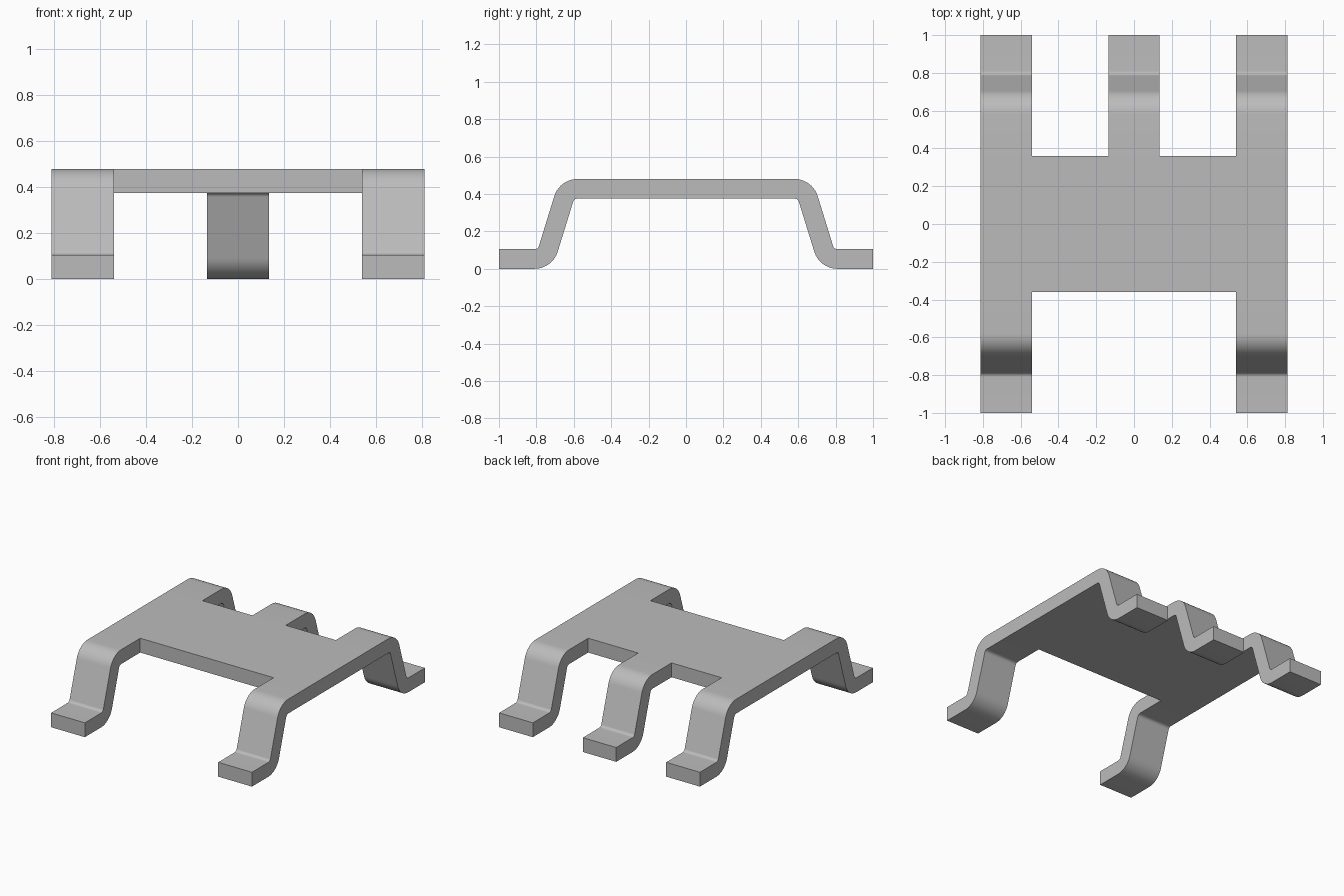
import bpy
import bmesh
from math import sin, cos, radians

cube = bpy.data.objects.get("Cube")
if cube:
    bpy.data.objects.remove(cube)

HEIGHT, THICK = 0.48, 0.105
R_OUT = 0.13                      # outer bend radius
R_IN = R_OUT - THICK              # inner bend radius
LEAN = radians(72.8)              # slope of the legs
BEND_LOW, BEND_HIGH = 0.81, 0.58  # y of the bend centres
PLATE_Y = 0.36
STEPS = 10

# Side profile: (upper point, lower point) stations from the front foot to the plate edge
angles = [LEAN * i / STEPS for i in range(STEPS + 1)]
half = [((-1, THICK), (-1, 0))]
for a in angles:
    half.append(tuple((-BEND_LOW + r * sin(a), R_OUT - r * cos(a)) for r in (R_IN, R_OUT)))
for a in reversed(angles):
    half.append(tuple((-BEND_HIGH - r * sin(a), HEIGHT - R_OUT + r * cos(a)) for r in (R_OUT, R_IN)))
half.append(((-PLATE_Y, HEIGHT), (-PLATE_Y, HEIGHT - THICK)))
stations = half + [tuple((-y, z) for y, z in pair) for pair in reversed(half)]

# Strips across the width: outer legs, gaps and the middle back leg
columns = [-0.813, -0.54, -0.135, 0.135, 0.54, 0.813]
plate_row = len(half) - 1


def filled(col, row):
    """Is there metal in this strip at this station?"""
    if not (0 <= col < len(columns) - 1 and 0 <= row < len(stations) - 1):
        return False
    return col in (0, 4) or row == plate_row or (col == 2 and row > plate_row)


bm = bmesh.new()
verts = {}


def vert(col, row, side):
    key = (col, row, side)
    if key not in verts:
        y, z = stations[row][side]
        verts[key] = bm.verts.new((columns[col], y, z))
    return verts[key]


# Upper and lower skins, with walls wherever the neighbouring cell is empty
for c in range(len(columns) - 1):
    for r in range(len(stations) - 1):
        if not filled(c, r):
            continue
        corners = [(c, r), (c + 1, r), (c + 1, r + 1), (c, r + 1)]
        bm.faces.new([vert(*p, 0) for p in corners])
        bm.faces.new([vert(*p, 1) for p in reversed(corners)])
        neighbours = [(c, r - 1), (c + 1, r), (c, r + 1), (c - 1, r)]
        for i, n in enumerate(neighbours):
            if not filled(*n):
                p, q = corners[i], corners[(i + 1) % 4]
                bm.faces.new([vert(*p, 1), vert(*q, 1), vert(*q, 0), vert(*p, 0)])
bmesh.ops.recalc_face_normals(bm, faces=bm.faces)

mesh = bpy.data.meshes.new("bent_bracket")
bm.to_mesh(mesh)
bm.free()
bracket = bpy.data.objects.new("bent_bracket", mesh)
bpy.context.collection.objects.link(bracket)

# Plain grey metal
grey = bpy.data.materials.new("plain_grey")
grey.use_nodes = True
colour = (0.5, 0.5, 0.5, 1)
grey.diffuse_color = colour
grey.node_tree.nodes["Principled BSDF"].inputs["Base Color"].default_value = colour
mesh.materials.append(grey)

# Smooth bends, sharp edges
bpy.ops.object.select_all(action='DESELECT')
bracket.select_set(True)
bpy.context.view_layer.objects.active = bracket
bpy.ops.object.shade_smooth_by_angle(angle=radians(30))
